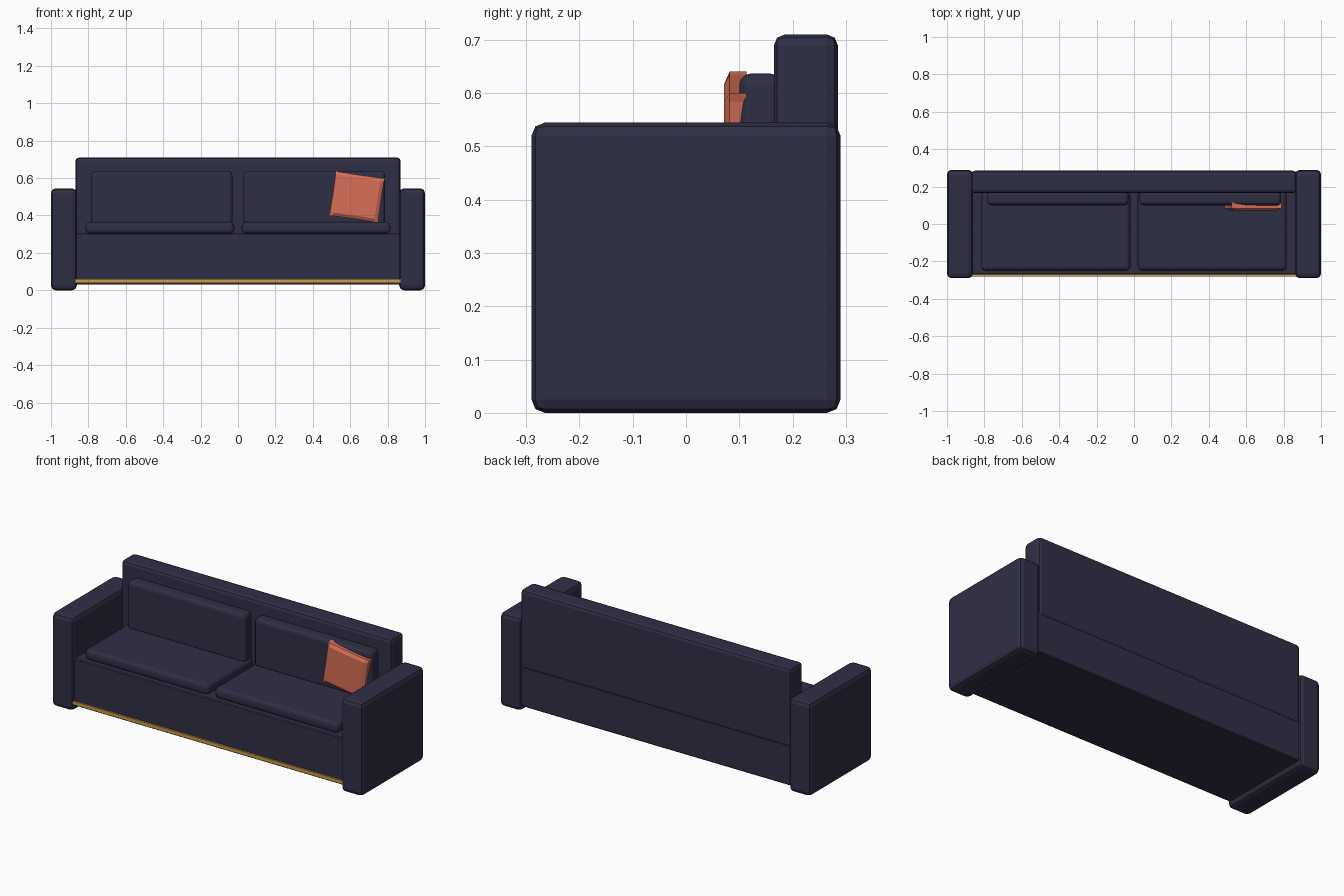
import bpy
import bmesh
from math import radians

if "Cube" in bpy.data.objects:
    bpy.data.objects.remove(bpy.data.objects["Cube"], do_unlink=True)


def material(name, rgb):
    mat = bpy.data.materials.new(name)
    mat.use_nodes = True
    mat.diffuse_color = (*rgb, 1)
    mat.node_tree.nodes["Principled BSDF"].inputs["Base Color"].default_value = (*rgb, 1)
    return mat


navy = material("navy fabric", (0.028, 0.028, 0.061))
coral = material("coral fabric", (0.68, 0.16, 0.09))
gold = material("gold metal", (0.60, 0.34, 0.06))


def add_object(name, bm, mat):
    mesh = bpy.data.meshes.new(name)
    bm.to_mesh(mesh)
    bm.free()
    mesh.materials.append(mat)
    obj = bpy.data.objects.new(name, mesh)
    bpy.context.collection.objects.link(obj)
    return obj


def box(name, xs, ys, zs, mat, bevel=0.0, segments=2):
    """Box between the given limits, with rounded edges."""
    bm = bmesh.new()
    bmesh.ops.create_cube(bm, size=1)
    for v in bm.verts:
        v.co = [(lo + hi) / 2 + c * (hi - lo)
                for c, (lo, hi) in zip(v.co, (xs, ys, zs))]
    obj = add_object(name, bm, mat)
    if bevel:
        mod = obj.modifiers.new("rounded edges", "BEVEL")
        mod.width = bevel
        mod.segments = segments
    return obj


# Frame
box("base", (-0.87, 0.87), (-0.27, 0.278), (0.03, 0.305), navy, 0.005, 1)
box("backrest", (-0.87, 0.87), (0.165, 0.285), (0.25, 0.71), navy, 0.02)
box("front_trim", (-0.87, 0.87), (-0.28, -0.265), (0.04, 0.06), gold)

# Arms and cushions on both sides
for side, s in (("right", -1), ("left", 1)):
    def span(a, b):
        return sorted((s * a, s * b))
    box(side + "_arm", span(0.862, 1.0), (-0.29, 0.29), (0, 0.545), navy, 0.025)
    box(side + "_seat_cushion", span(0.02, 0.815), (-0.25, 0.175), (0.303, 0.366), navy, 0.022, 3)
    box(side + "_back_cushion", span(0.03, 0.787), (0.1, 0.18), (0.35, 0.637), navy, 0.022, 3)

# Throw pillow: puffed block with a thinner rim and slightly hollow sides
bm = bmesh.new()
bmesh.ops.create_cube(bm, size=2)
bmesh.ops.subdivide_edges(bm, edges=bm.edges[:], cuts=3, use_grid_fill=True)
for v in bm.verts:
    x, y, z = v.co
    rim = max(abs(x), abs(z)) > 0.9
    # Push the inner loops outward so the rim forms a narrow chamfer
    px = x if abs(x) > 0.9 else x * 1.7
    pz = z if abs(z) > 0.9 else z * 1.7
    px *= 1 - 0.04 * (1 - z * z)
    pz *= 1 - 0.04 * (1 - x * x)
    v.co = (px * 0.135, y * (0.016 if rim else 0.027), pz * 0.123)
pillow = add_object("throw_pillow", bm, coral)
pillow.location = (0.636, 0.098, 0.499)
pillow.rotation_euler = (0, radians(8.5), 0)
